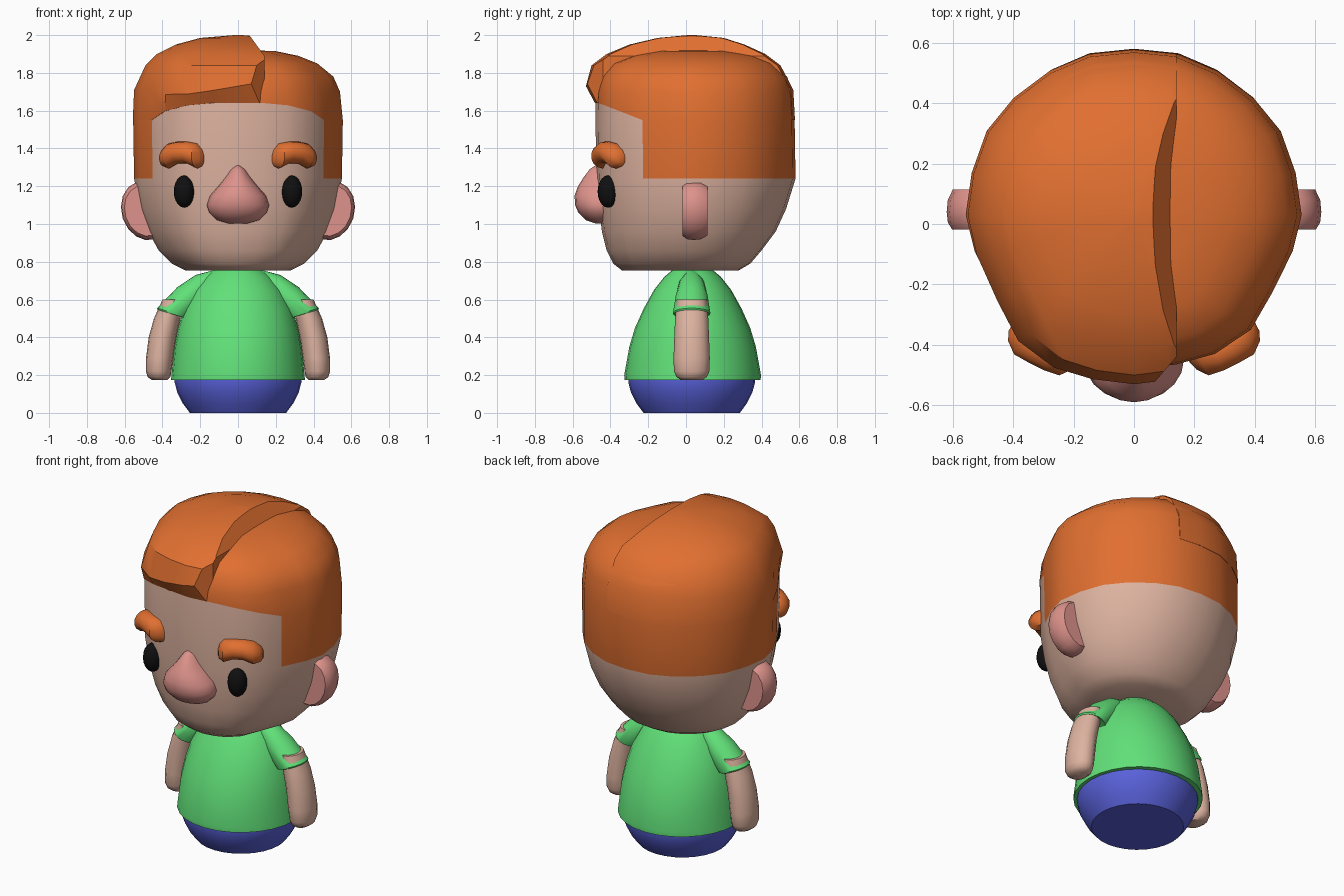
import bpy
import bmesh
import math
from mathutils import Vector

old = bpy.data.objects.get("Cube")
if old:
    bpy.data.objects.remove(old, do_unlink=True)


def material(name, rgb):
    m = bpy.data.materials.new(name)
    m.use_nodes = True
    m.diffuse_color = (*rgb, 1)
    m.node_tree.nodes["Principled BSDF"].inputs["Base Color"].default_value = (*rgb, 1)
    return m


SKIN = material("skin", (0.73, 0.45, 0.35))
PINK = material("pink_skin", (0.73, 0.29, 0.26))
HAIR = material("orange_hair", (0.75, 0.16, 0.03))
SHIRT = material("green_shirt", (0.12, 0.75, 0.19))
PANTS = material("blue_pants", (0.10, 0.12, 0.70))
BLACK = material("black_eye", (0.005, 0.005, 0.005))


def ellipse(c, u, v, n=20):
    c, u, v = Vector(c), Vector(u), Vector(v)
    steps = [2 * math.pi * i / n for i in range(n)]
    return [c + u * math.cos(a) + v * math.sin(a) for a in steps]


def flat_ring(x, y, z, rx, ry, n=20):
    return ellipse((x, y, z), (rx, 0, 0), (0, ry, 0), n)


def loft(rings, side=1):
    """Skin a list of equal rings and cap both ends."""
    bm = bmesh.new()
    loops = [[bm.verts.new((p.x * side, p.y, p.z)) for p in r] for r in rings]
    n = len(loops[0])
    for a, b in zip(loops, loops[1:]):
        for i in range(n):
            j = (i + 1) % n
            bm.faces.new((a[i], a[j], b[j], b[i]))
    bm.faces.new(loops[0])
    bm.faces.new(loops[-1])
    return bm


def finish(bm, name, mats, rule=None, angle=38):
    bmesh.ops.recalc_face_normals(bm, faces=bm.faces)
    if rule:
        for f in bm.faces:
            f.material_index = rule(f.calc_center_median())
    me = bpy.data.meshes.new(name)
    bm.to_mesh(me)
    bm.free()
    for m in mats:
        me.materials.append(m)
    me.shade_smooth()
    me.set_sharp_from_angle(angle=math.radians(angle))
    ob = bpy.data.objects.new(name, me)
    bpy.context.collection.objects.link(ob)
    return ob


# Plan outline of the head: one half from back to front, then mirrored
HALF = [(0, .58), (.15, .565), (.28, .51), (.40, .42), (.49, .31), (.54, .17), (.56, .03),
        (.53, -.09), (.46, -.23), (.39, -.35), (.27, -.43), (.14, -.465), (0, -.48)]
PLAN = HALF + [(-x, y) for x, y in HALF[-2:0:-1]]
MID = 0.03


def head_ring(z, width, front, back, lift=0, slope=0):
    """Scale the plan; lift raises the brow and slope tilts the fringe."""
    ring = []
    for x, y in PLAN:
        k = (front - MID) / (-.48 - MID) if y < MID else (back - MID) / (.58 - MID)
        fore = min(1, max(0, (-.23 - y) / .23))
        px = x * width / .56
        ring.append(Vector((px, MID + (y - MID) * k, z + fore * (lift + slope * px))))
    return ring


# Head with short hair coloured above the hairline
head = loft([
    head_ring(.755, .28, -.34, .28), head_ring(.79, .35, -.385, .34),
    head_ring(.86, .42, -.42, .40), head_ring(.96, .475, -.445, .475),
    head_ring(1.08, .52, -.46, .53), head_ring(1.24, .55, -.475, .58),
    head_ring(1.55, .555, -.48, .575, lift=.09), head_ring(1.70, .54, -.475, .565),
    head_ring(1.78, .505, -.455, .535), head_ring(1.85, .42, -.40, .47),
    head_ring(1.89, .32, -.30, .38), head_ring(1.915, .20, -.17, .24),
    head_ring(1.922, .02, .01, .05)])
finish(head, "head", [SKIN, HAIR],
       lambda c: int(c.z > 1.6 or (c.z > 1.24 and c.y > -.24)))

# Swept fringe: a taller cap cut off along the parting
swoop = loft([
    head_ring(1.60, .02, .01, .05),
    head_ring(1.55, .557, -.482, .577, lift=.09),
    head_ring(1.71, .55, -.53, .568, lift=.02, slope=.17),
    head_ring(1.84, .49, -.50, .50), head_ring(1.90, .43, -.42, .42),
    head_ring(1.95, .33, -.30, .31), head_ring(1.985, .20, -.15, .20),
    head_ring(2.0, .02, .01, .05)])
for point, normal in [((.06, 0, 2.0), (.81, 0, .59)), ((.14, 0, 0), (1, 0, 0)),
                      ((.08, -.51, 0), (.76, -.65, 0))]:
    geom = swoop.verts[:] + swoop.edges[:] + swoop.faces[:]
    bmesh.ops.bisect_plane(swoop, geom=geom, plane_co=point, plane_no=normal, clear_outer=True)
    rim = [e for e in swoop.edges if e.is_boundary]
    if rim:
        bmesh.ops.holes_fill(swoop, edges=rim, sides=0)
finish(swoop, "hair_swoop", [HAIR], angle=32)

# Shirt and pants
shirt = [(.175, .355, .36), (.20, .352, .362), (.35, .338, .335), (.45, .318, .305),
         (.55, .288, .26), (.65, .235, .205), (.72, .175, .15), (.77, .11, .09)]
finish(loft([flat_ring(0, .035, z, rx, ry, 28) for z, rx, ry in shirt]), "shirt", [SHIRT])
pants = [(0, .255), (.05, .292), (.11, .322), (.16, .335), (.19, .335)]
finish(loft([flat_ring(0, MID, z, r, r, 28) for z, r in pants]), "pants", [PANTS])

# Nose
nose = [(1.003, .05, .03), (1.02, .11, .08), (1.06, .152, .12), (1.10, .165, .137),
        (1.15, .148, .14), (1.20, .105, .122), (1.25, .065, .09), (1.29, .038, .06),
        (1.31, .012, .03)]
finish(loft([flat_ring(0, -.45, z, rx, ry) for z, rx, ry in nose]), "nose", [PINK])

# Paired parts
brow = [(.175, -.44, 1.345, .02), (.185, -.44, 1.35, .045), (.215, -.44, 1.36, .066),
        (.27, -.43, 1.378, .058), (.32, -.405, 1.378, .058), (.365, -.37, 1.36, .066),
        (.395, -.345, 1.35, .045), (.405, -.335, 1.345, .02)]
arm = [(.34, .60, .06, .08), (.375, .50, .07, .088), (.40, .40, .073, .092),
       (.415, .29, .072, .096), (.42, .22, .068, .094), (.418, .19, .06, .08),
       (.415, .173, .04, .055)]
sleeve = [(.11, .735, .02, .02, .03), (.18, .69, .045, .04, .065),
          (.26, .615, .062, .05, .085), (.345, .53, .083, .025, .10),
          (.345, .522, .08, .024, .096), (.345, .53, .05, .015, .07)]
ear = [(-.018, .86), (.005, .97), (.04, 1), (.08, .97), (.115, .84)]

for side, label in ((1, "left"), (-1, "right")):
    finish(loft([ellipse((x, y, z), (0, 0, r), (r * .5, -r * .95, 0), 14)
                 for x, y, z, r in brow], side), label + "_eyebrow", [HAIR])
    finish(loft([flat_ring(x, MID, z, rx, ry, 16) for x, z, rx, ry in arm], side),
           label + "_arm", [SKIN])
    finish(loft([ellipse((x, MID, z), (ux, 0, uz), (0, v, 0), 18)
                 for x, z, ux, uz, v in sleeve], side), label + "_sleeve", [SHIRT])
    finish(loft([ellipse((.49, y, 1.07), (.13 * k, 0, .02 * k), (0, 0, .155 * k), 16)
                 for y, k in ear], side), label + "_ear", [PINK], angle=30)
    eye = bmesh.new()
    bmesh.ops.create_uvsphere(eye, u_segments=16, v_segments=10, radius=1)
    for v in eye.verts:
        v.co = Vector((.285 * side, -.413, 1.172)) + v.co * Vector((1, 1, 1)).length / 3 ** .5 * .055
        v.co.z = 1.172 + (v.co.z - 1.172) * 1.55
    finish(eye, label + "_eye", [BLACK])
